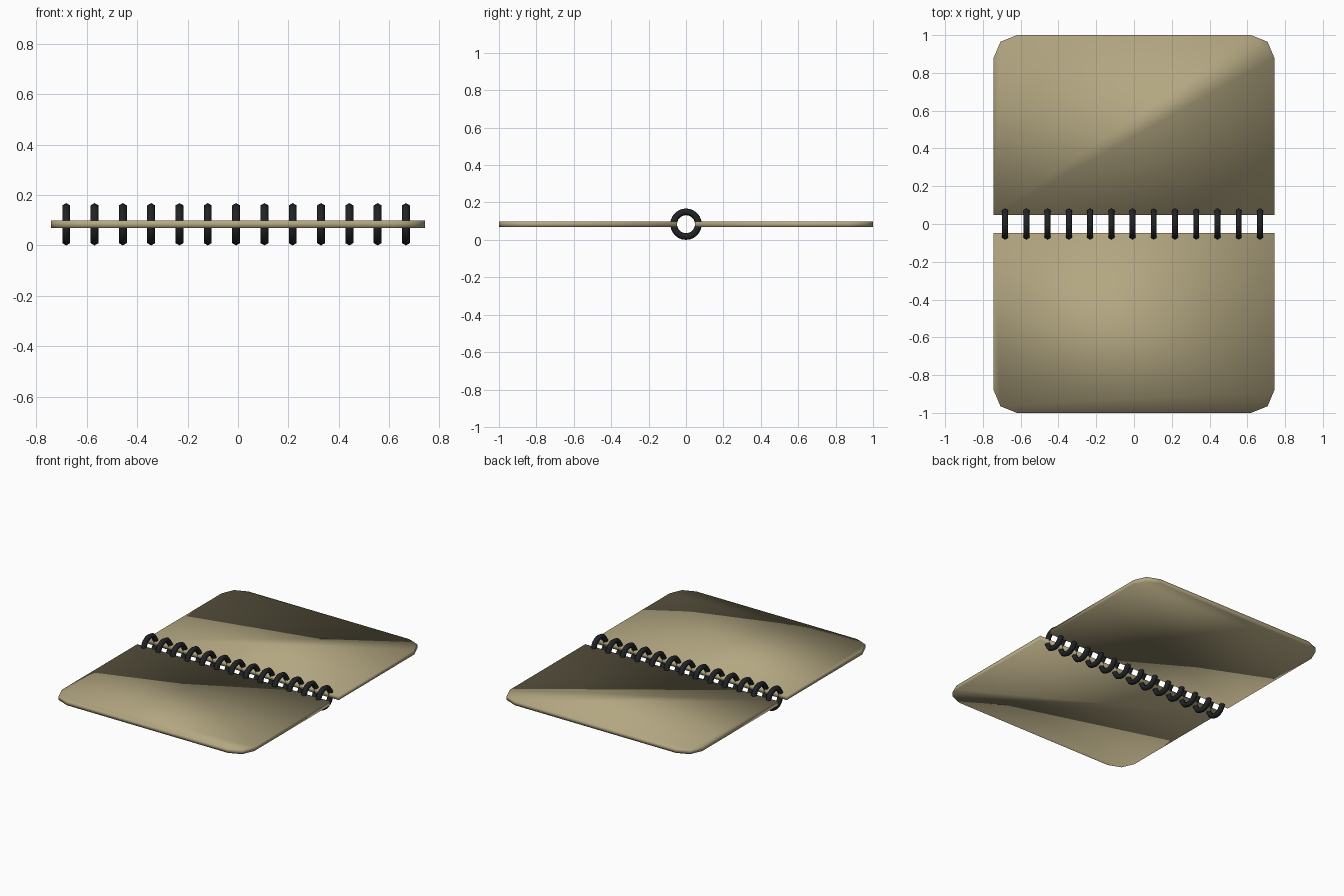
import bpy, bmesh, math

if "Cube" in bpy.data.objects:
    bpy.data.objects.remove(bpy.data.objects["Cube"])

CENTRE_Z = 0.084
HALF_W = 0.743
THICK = 0.029


def material(name, rgb):
    m = bpy.data.materials.new(name)
    m.diffuse_color = (*rgb, 1.0)
    m.use_nodes = True
    m.node_tree.nodes["Principled BSDF"].inputs["Base Color"].default_value = m.diffuse_color
    return m


tan = material("tan_card", (0.45, 0.385, 0.22))
black = material("black_wire", (0.015, 0.016, 0.018))


def cover(name, side):
    """Thin board with two clipped outer corners; side is +1 (back) or -1 (front)."""
    right = [(HALF_W, 0.048), (HALF_W, 0.88), (0.707, 0.965), (0.62, 1.0)]
    outline = right + [(-x, y) for x, y in reversed(right)]
    bm = bmesh.new()
    low = [bm.verts.new((x, side * y, CENTRE_Z - THICK / 2)) for x, y in outline]
    face = bm.faces.new(low)
    ext = bmesh.ops.extrude_face_region(bm, geom=[face], use_keep_orig=True)
    top = [g for g in ext["geom"] if isinstance(g, bmesh.types.BMVert)]
    bmesh.ops.translate(bm, verts=top, vec=(0, 0, THICK))
    bmesh.ops.recalc_face_normals(bm, faces=bm.faces[:])
    for f in bm.faces:
        f.smooth = True
    mesh = bpy.data.meshes.new(name)
    bm.to_mesh(mesh)
    bm.free()
    mesh.materials.append(tan)
    obj = bpy.data.objects.new(name, mesh)
    bpy.context.collection.objects.link(obj)


# Two boards lying open
cover("back_cover", 1)
cover("front_cover", -1)

# Row of binding rings joining the inner edges
COUNT = 13
for i in range(COUNT):
    x = -0.682 + i * 0.1124
    bpy.ops.mesh.primitive_torus_add(
        major_radius=0.066, minor_radius=0.018,
        major_segments=24, minor_segments=6,
        location=(x, 0, CENTRE_Z), rotation=(0, math.pi / 2, 0))
    ring = bpy.context.object
    ring.name = f"binding_ring_{i + 1}"
    ring.data.materials.append(black)
    bpy.ops.object.shade_smooth()
